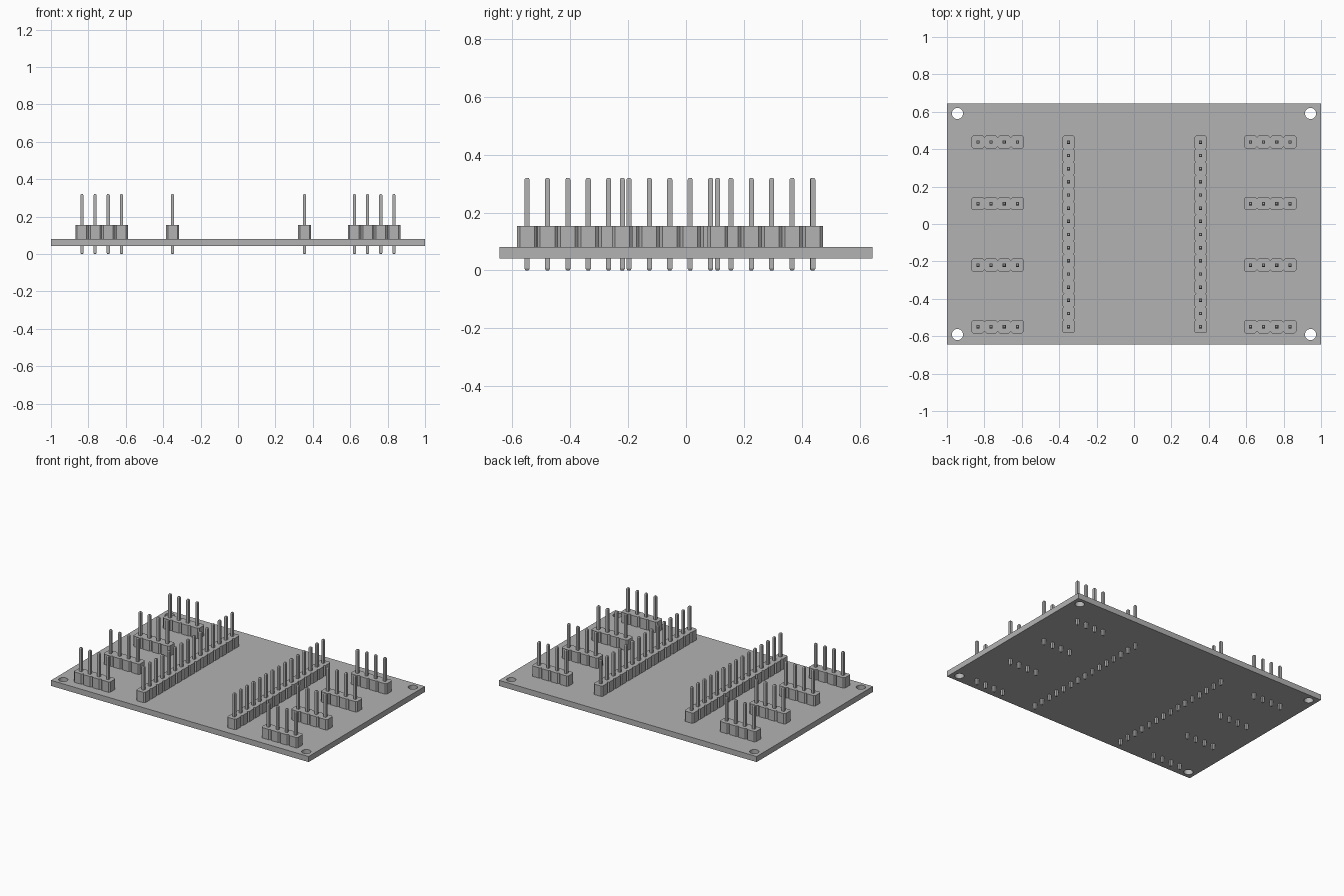
import bpy
import bmesh
import math

cube = bpy.data.objects.get("Cube")
if cube:
    bpy.data.objects.remove(cube, do_unlink=True)

PITCH = 0.0704
BOARD_Z, TOP_Z, HOUSING_Z, PIN_Z = 0.042, 0.081, 0.154, 0.32

grey = bpy.data.materials.new("plain_grey")
grey.use_nodes = True
colour = (0.45, 0.45, 0.45, 1)
grey.diffuse_color = colour
grey.node_tree.nodes["Principled BSDF"].inputs["Base Color"].default_value = colour


def make_object(name, bm):
    bmesh.ops.recalc_face_normals(bm, faces=bm.faces)
    mesh = bpy.data.meshes.new(name)
    bm.to_mesh(mesh)
    bm.free()
    mesh.materials.append(grey)
    obj = bpy.data.objects.new(name, mesh)
    bpy.context.collection.objects.link(obj)
    return obj


def add_loop(bm, points, z):
    verts = [bm.verts.new((x, y, z)) for x, y in points]
    return [bm.edges.new((a, b)) for a, b in zip(verts, verts[1:] + verts[:1])]


def extrude_up(bm, faces, height):
    new = bmesh.ops.extrude_face_region(bm, geom=faces)["geom"]
    moved = [v for v in new if isinstance(v, bmesh.types.BMVert)]
    bmesh.ops.translate(bm, verts=moved, vec=(0, 0, height))


# Circuit board with four round mounting holes
bm = bmesh.new()
edges = add_loop(bm, [(-1, -0.645), (1, -0.645), (1, 0.645), (-1, 0.645)], BOARD_Z)
for sx in (-1, 1):
    for sy in (-1, 1):
        ring = [(sx * 0.944 + 0.03 * math.cos(math.tau * i / 32),
                 sy * 0.591 + 0.03 * math.sin(math.tau * i / 32)) for i in range(32)]
        edges += add_loop(bm, ring, BOARD_Z)
bmesh.ops.triangle_fill(bm, use_beauty=True, use_dissolve=False, edges=edges)
extrude_up(bm, bm.faces[:], TOP_Z - BOARD_Z)
board = make_object("board", bm)
bpy.context.view_layer.objects.active = board
board.select_set(True)
bpy.ops.object.shade_smooth_by_angle(angle=math.radians(30))
board.select_set(False)


def housing(name, count):
    """Row of chamfered cells joined in one prism along x."""
    half, cut = PITCH / 2, 0.01
    centres = [(i - (count - 1) / 2) * PITCH for i in range(count)]
    side = [(centres[0] - half, half - cut)]
    for x in centres:
        side += [(x - half + cut, half), (x + half - cut, half), (x + half, half - cut)]
    bm = bmesh.new()
    outline = side + [(-x, -y) for x, y in side]
    face = bm.faces.new([bm.verts.new((x, y, TOP_Z)) for x, y in outline])
    extrude_up(bm, [face], HOUSING_Z - TOP_Z)
    return make_object(name, bm)


def pins(name, count):
    """Square pins with tapered tips, passing through the board."""
    bm = bmesh.new()
    for i in range(count):
        x = (i - (count - 1) / 2) * PITCH
        rings = []
        for z, r in ((0, 0.005), (0.006, 0.0088), (PIN_Z - 0.006, 0.0088), (PIN_Z, 0.005)):
            rings.append([bm.verts.new((x + a * r, b * r, z))
                          for a, b in ((-1, -1), (1, -1), (1, 1), (-1, 1))])
        bm.faces.new(rings[0])
        bm.faces.new(rings[-1])
        for low, high in zip(rings, rings[1:]):
            for k in range(4):
                n = (k + 1) % 4
                bm.faces.new((low[k], low[n], high[n], high[k]))
    return make_object(name, bm)


def header(name, count, x, y, turn=0):
    for obj in (housing(name + "_housing", count), pins(name + "_pins", count)):
        obj.location = (x, y, 0)
        obj.rotation_euler.z = turn


# Two long headers, and four short headers along each side
header("right_long_header", 15, -0.35, -0.056, math.pi / 2)
header("left_long_header", 15, 0.356, -0.056, math.pi / 2)
for label, x in (("right", -0.729), ("left", 0.728)):
    for row in range(4):
        header(f"{label}_short_header_{row + 1}", 4, x, -0.549 + row * 0.329)
